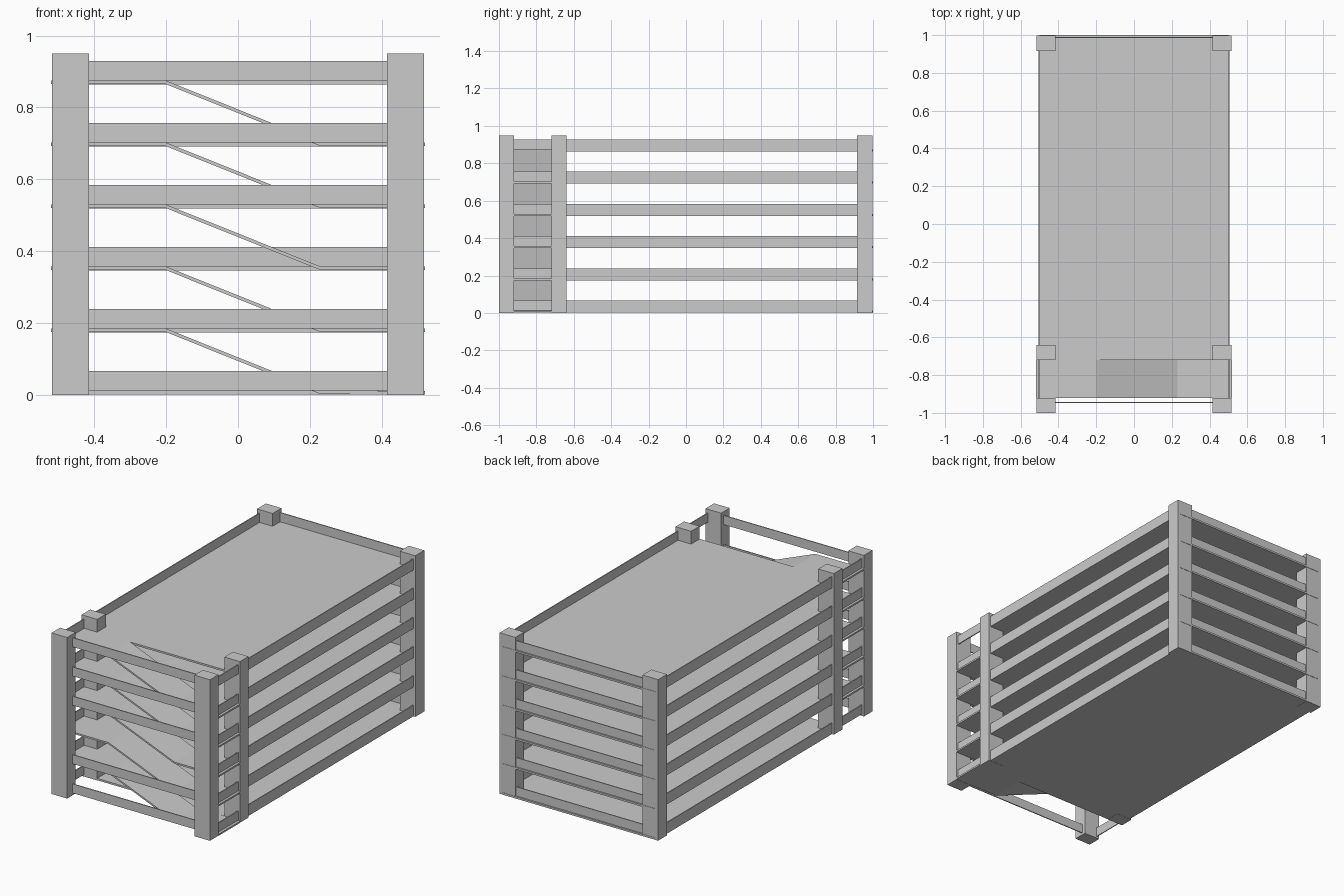
import bpy
import bmesh

cube = bpy.data.objects.get("Cube")
if cube:
    bpy.data.objects.remove(cube, do_unlink=True)

concrete = bpy.data.materials.new("concrete_grey")
concrete.use_nodes = True
GREY = (0.6, 0.6, 0.6, 1)
concrete.diffuse_color = GREY
concrete.node_tree.nodes["Principled BSDF"].inputs["Base Color"].default_value = GREY


def finish(name, bm):
    bmesh.ops.recalc_face_normals(bm, faces=bm.faces)
    mesh = bpy.data.meshes.new(name)
    bm.to_mesh(mesh)
    bm.free()
    mesh.materials.append(concrete)
    obj = bpy.data.objects.new(name, mesh)
    bpy.context.collection.objects.link(obj)


def box(name, x, y, z):
    """Box from (low, high) ranges on each axis."""
    bm = bmesh.new()
    bmesh.ops.create_cube(bm, size=1)
    for v in bm.verts:
        v.co = [r[0] + (c + 0.5) * (r[1] - r[0]) for c, r in zip(v.co, (x, y, z))]
    finish(name, bm)


def strip(name, path, y, thick):
    """Sheet following an x-z path, given thickness downwards and swept along y."""
    bm = bmesh.new()
    outline = path + [(x, z - thick) for x, z in reversed(path)]
    face = bm.faces.new([bm.verts.new((x, y[0], z)) for x, z in outline])
    new = bmesh.ops.extrude_face_region(bm, geom=[face])["geom"]
    bmesh.ops.translate(bm, vec=(0, y[1] - y[0], 0),
                        verts=[v for v in new if isinstance(v, bmesh.types.BMVert)])
    finish(name, bm)


LEVELS = 6
STEP = 0.1725
SLAB = 0.011
BEAM = 0.065
BAY = (-0.92, -0.72)      # ramp bay along y

# Corner and bay posts
for side, s in (("left", 1), ("right", -1)):
    xs = sorted((s * 0.415, s * 0.517))
    for place, y in (("front", (-1, -0.92)), ("bay", (-0.72, -0.64)), ("back", (0.915, 0.998))):
        box(f"{place}_{side}_post", xs, y, (0, 0.95))

for i in range(LEVELS):
    z = i * STEP + 0.001
    # Floor slab
    box(f"floor_{i}", (-0.5, 0.5), (-0.72, 1), (z, z + SLAB))

    # Side parapets along the hall and the ramp bay
    for side, s in (("left", 1), ("right", -1)):
        xs = sorted((s * 0.5, s * 0.506))
        box(f"{side}_parapet_{i}", xs, (-0.64, 0.92), (z, z + BEAM))
        box(f"{side}_bay_parapet_{i}", xs, BAY, (z + SLAB, z + BEAM))

    # Back and front parapets; one front level is left open
    box(f"back_parapet_{i}", (-0.42, 0.42), (0.985, 0.991), (z + SLAB, z + BEAM))
    if i != 2:
        box(f"front_parapet_{i}", (-0.42, 0.42), (-0.948, -0.942), (z + SLAB, z + BEAM))

    # Ramp from this level down to the one below
    if i:
        top, low = z + SLAB, z + SLAB - STEP
        end = low if i > 1 else low - 0.001
        strip(f"ramp_{i}", [(-0.52, top), (-0.2, top), (0.23, low), (0.52, end)], BAY, SLAB - 0.001)
